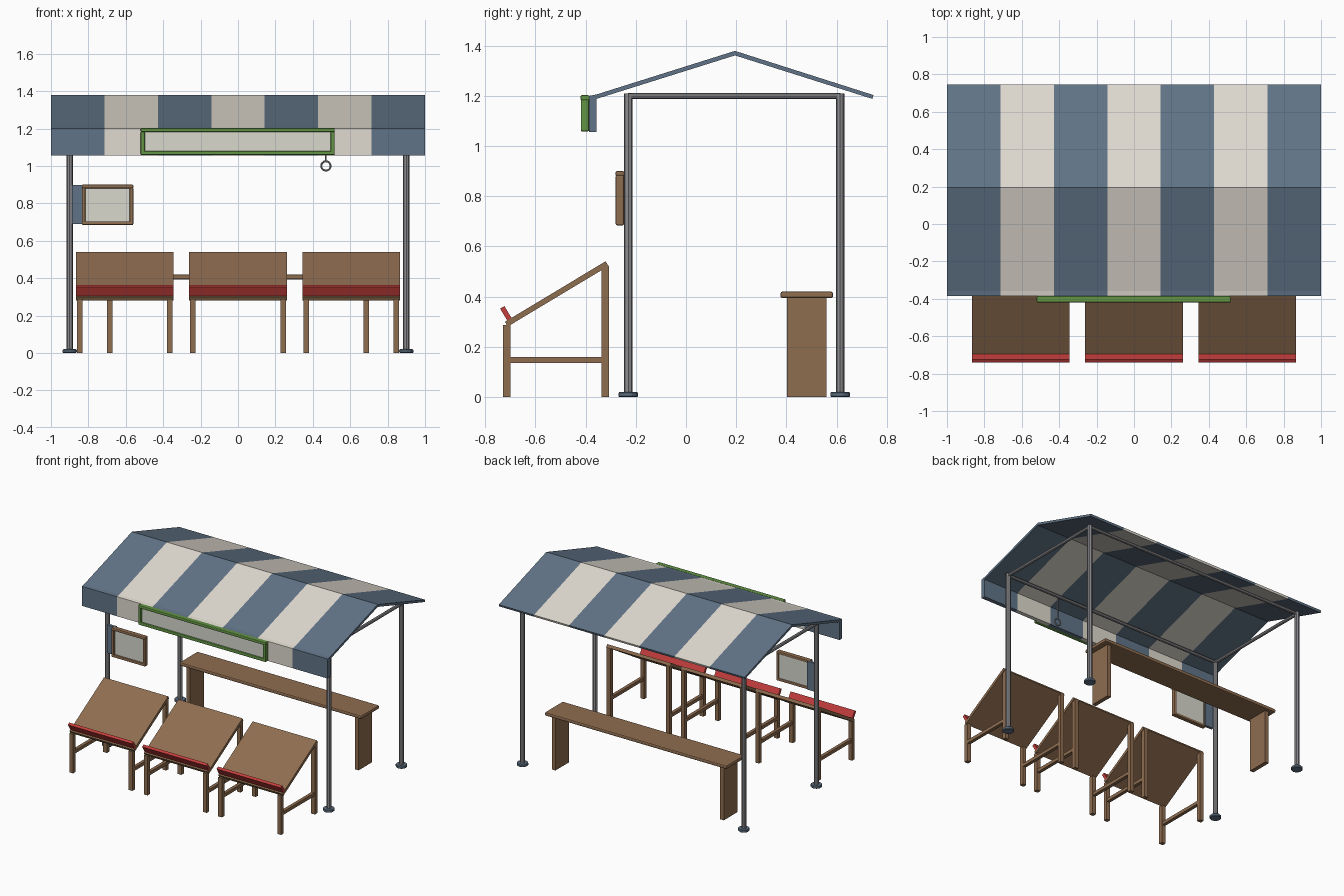
import bpy, bmesh, math
from mathutils import Vector

if "Cube" in bpy.data.objects:
    bpy.data.objects.remove(bpy.data.objects["Cube"])


def mat(name, r, g, b):
    m = bpy.data.materials.new(name)
    lin = [((c / 255 + 0.055) / 1.055) ** 2.4 for c in (r, g, b)]
    m.diffuse_color = (*lin, 1)
    m.use_nodes = True
    m.node_tree.nodes["Principled BSDF"].inputs["Base Color"].default_value = m.diffuse_color
    return m


BLUE = mat("slate_blue", 97, 116, 135)
CREAM = mat("cream_cloth", 224, 219, 208)
PANEL = mat("pale_panel", 216, 216, 206)
WOOD = mat("brown_wood", 143, 109, 80)
RED = mat("red_trim", 196, 62, 60)
GREEN = mat("green_frame", 98, 148, 68)
STEEL = mat("grey_steel", 142, 141, 145)


def finish(name, bm, *mats):
    bmesh.ops.recalc_face_normals(bm, faces=bm.faces)
    me = bpy.data.meshes.new(name)
    bm.to_mesh(me)
    bm.free()
    for m in mats:
        me.materials.append(m)
    ob = bpy.data.objects.new(name, me)
    bpy.context.collection.objects.link(ob)
    return ob


def box(name, lo, hi, m, bevel=0.0):
    """Box from its low corner to its high corner, optionally rounded."""
    lo, hi = Vector(lo), Vector(hi)
    bm = bmesh.new()
    bmesh.ops.create_cube(bm, size=1)
    for v in bm.verts:
        v.co = v.co * (hi - lo)
    ob = finish(name, bm, m)
    ob.location = (lo + hi) / 2
    if bevel:
        mod = ob.modifiers.new("round", 'BEVEL')
        mod.width, mod.segments = bevel, 2
    return ob


def rod(name, a, b, r, m, sides=8, bevel=0.0):
    """Faceted rod between two points."""
    a, b = Vector(a), Vector(b)
    bm = bmesh.new()
    bmesh.ops.create_cone(bm, cap_ends=True, segments=sides, radius1=r, radius2=r, depth=(b - a).length)
    ob = finish(name, bm, m)
    ob.location = (a + b) / 2
    ob.rotation_euler = (b - a).to_track_quat('Z', 'Y').to_euler()
    if bevel:
        mod = ob.modifiers.new("chamfer", 'BEVEL')
        mod.width, mod.segments = bevel, 1
    return ob


def extrude_x(name, profile, xs, mats, rule=lambda i: 0):
    """Sweep a closed (y, z) profile through the given x positions."""
    bm = bmesh.new()
    rings = [[bm.verts.new((x, y, z)) for y, z in profile] for x in xs]
    n = len(profile)
    for i in range(len(xs) - 1):
        for j in range(n):
            k = (j + 1) % n
            f = bm.faces.new((rings[i][j], rings[i][k], rings[i + 1][k], rings[i + 1][j]))
            f.material_index = rule(i)
    bm.faces.new(rings[0])
    bm.faces.new(rings[-1])
    return finish(name, bm, *mats)


def framed_panel(name, x0, x1, z0, z1, y0, y1, w, m):
    """Flat panel with four rounded frame bars."""
    b = 0.006
    box(name + "_panel", (x0 + w / 2, y0 + 0.012, z0 + w / 2), (x1 - w / 2, y1 - 0.006, z1 - w / 2), PANEL)
    box(name + "_top_bar", (x0, y0 - 0.001, z1 - w), (x1, y1 + 0.001, z1), m, b)
    box(name + "_bottom_bar", (x0, y0, z0), (x1, y1, z0 + w), m, b)
    box(name + "_left_bar", (x0, y0, z0), (x0 + w, y1, z1 - w * 0.8), m, b)
    box(name + "_right_bar", (x1 - w, y0, z0), (x1, y1, z1 - w * 0.8), m, b)


# striped gable canopy with a front valance
canopy = [(-0.386, 1.056), (-0.386, 1.2), (-0.358, 1.205), (0.195, 1.379), (0.747, 1.203),
          (0.742, 1.188), (0.195, 1.361), (-0.356, 1.188), (-0.356, 1.056)]
extrude_x("canopy", canopy, [-1 + 2 * i / 7 for i in range(8)], (BLUE, CREAM), lambda i: i % 2)

# posts, feet and top rails
YF, YB, RZ = -0.23, 0.614, 1.199
for sx in (-1, 1):
    x = 0.9 * sx
    for y in (YF, YB):
        rod("post", (x, y, 0.01), (x, y, 1.21), 0.017, STEEL)
        rod("post_foot", (x, y, 0), (x, y, 0.02), 0.04, BLUE, 10, 0.004)
    rod("side_rail", (x, YF, RZ), (x, YB, RZ), 0.012, STEEL)
for y in (YF, YB):
    rod("long_rail", (-0.9, y, RZ), (0.9, y, RZ), 0.012, STEEL)

# hook with ring hanging from the front rail
rod("hook_stem", (0.47, YF, 1.025), (0.47, YF, RZ), 0.005, STEEL, 6)
bpy.ops.mesh.primitive_torus_add(location=(0.47, YF, 1.0), rotation=(math.pi / 2, 0, 0), major_radius=0.025,
                                 minor_radius=0.005, major_segments=16, minor_segments=6)
ring = bpy.context.object
ring.name = "hook_ring"
ring.data.materials.append(STEEL)

# long sign on the valance, small board on the left post
framed_panel("sign", -0.52, 0.517, 1.058, 1.203, -0.419, -0.386, 0.022, GREEN)
framed_panel("notice_board", -0.835, -0.56, 0.684, 0.9, -0.28, -0.247, 0.02, WOOD)
box("board_bracket", (-0.887, -0.256, 0.69), (-0.82, -0.236, 0.897), BLUE)

# three sloping display tables
slope = Vector((0.857, 0.515))
normal = Vector((-0.515, 0.857))


def slab(start, along, length, across, thick):
    s = Vector(start)
    return [tuple(p) for p in (s, s + along * length, s + along * length + across * thick, s + across * thick)]


for cx in (-0.605, 0, 0.605):
    xs = (cx - 0.261, cx + 0.261)
    extrude_x("table_top", slab((-0.71, 0.281), slope, 0.468, normal, 0.022), xs, (WOOD,))
    extrude_x("table_lip", slab((-0.709, 0.3), normal, 0.061, slope, 0.02), xs, (RED,))
    for s in (-1, 1):
        x0 = cx + s * 0.241 - 0.015
        x1 = x0 + 0.03
        box("front_leg", (x0, -0.729, 0), (x1, -0.7, 0.288), WOOD)
        box("rear_leg", (x0, -0.336, 0), (x1, -0.307, 0.522), WOOD)
        box("leg_rail", (x0 + 0.003, -0.71, 0.135), (x1 - 0.003, -0.32, 0.159), WOOD)

# bench at the back
box("bench_top", (-0.74, 0.376, 0.394), (0.74, 0.586, 0.42), WOOD, 0.008)
for x in (-0.685, 0.685):
    box("bench_support", (x - 0.015, 0.402, 0), (x + 0.015, 0.56, 0.4), WOOD)
